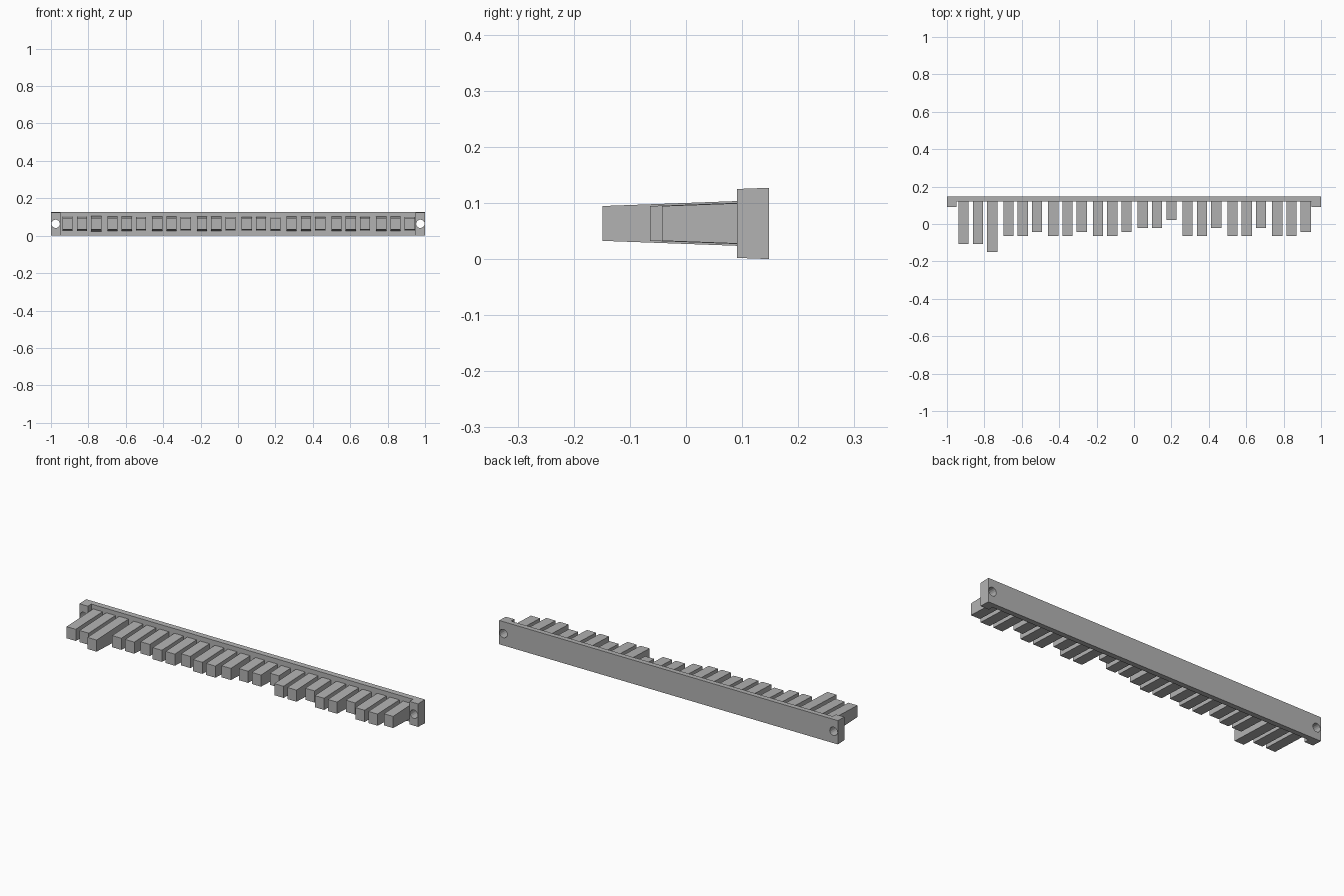
import bpy
import bmesh
from math import radians

cube = bpy.data.objects.get("Cube")
if cube:
    bpy.data.objects.remove(cube, do_unlink=True)

grey = bpy.data.materials.new("plain grey")
grey.use_nodes = True
grey.diffuse_color = (0.45, 0.45, 0.45, 1)
grey.node_tree.nodes["Principled BSDF"].inputs["Base Color"].default_value = grey.diffuse_color

MID_Z = 0.0635
BACK = 0.148
BAR_FRONT = 0.119
PAD_FRONT = 0.091
DRAFT = 0.037   # height lost per unit of depth, above and below


def tapered_block(name, x, width, front, back, half_front):
    """Box whose top and bottom slope outward from front to back."""
    bm = bmesh.new()
    bmesh.ops.create_cube(bm, size=1)
    half_back = half_front + DRAFT * (back - front)
    for v in bm.verts:
        at_front = v.co.y < 0
        half = half_front if at_front else half_back
        v.co = (x + v.co.x * width,
                front if at_front else back,
                MID_Z + (half if v.co.z > 0 else -half))
    mesh = bpy.data.meshes.new(name)
    bm.to_mesh(mesh)
    bm.free()
    mesh.materials.append(grey)
    obj = bpy.data.objects.new(name, mesh)
    bpy.context.collection.objects.link(obj)
    return obj


def half_at(y):
    return MID_Z - DRAFT * (BACK - y)


# Back bar between the two mounting pads
tapered_block("back_bar", 0, 1.9, BAR_FRONT, BACK, half_at(BAR_FRONT))

# Thicker mounting pads with a screw hole through each
for side, sign in (("left", 1), ("right", -1)):
    pad = tapered_block(side + "_mounting_pad", sign * 0.975, 0.05,
                        PAD_FRONT, BACK, half_at(PAD_FRONT))
    bpy.ops.mesh.primitive_cylinder_add(
        vertices=16, radius=0.0225, depth=0.3,
        location=(sign * 0.975, BACK, MID_Z), rotation=(radians(90), 0, 0))
    cutter = bpy.context.object
    cutter.name = side + "_hole_cutter"
    cutter.data.materials.append(grey)
    cutter.hide_render = True
    cut = pad.modifiers.new("screw hole", "BOOLEAN")
    cut.operation = "DIFFERENCE"
    cut.solver = "EXACT"
    cut.object = cutter
    bpy.context.view_layer.update()
    evaluated = pad.evaluated_get(bpy.context.evaluated_depsgraph_get())
    drilled = bpy.data.meshes.new_from_object(evaluated)
    pad.modifiers.clear()
    pad.data = drilled
    bpy.data.objects.remove(cutter, do_unlink=True)

# Teeth in groups of three, each cut back by a whole number of steps
STEP = 0.0213
cuts = ["220", "445", "445", "445", "668", "446", "446", "445"]
for group, codes in enumerate(cuts):
    for place, code in enumerate(codes):
        x = -0.911 + group * 0.2395 + place * 0.0765
        front = -0.149 + STEP * int(code)
        tapered_block(f"tooth_{group * 3 + place + 1}", x, 0.0545,
                      front, BAR_FRONT + 0.002, 0.031)
